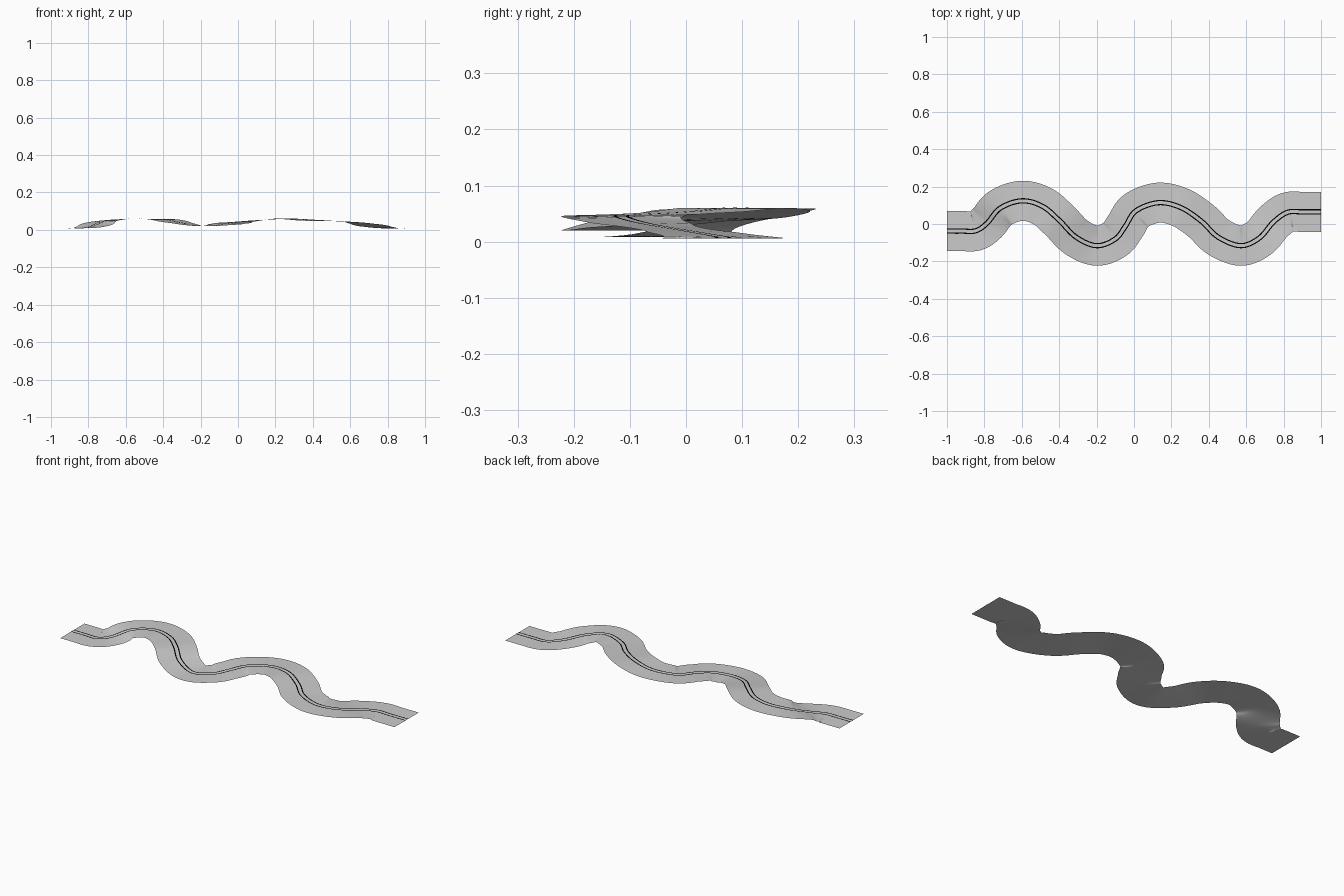
import bpy, bmesh
from mathutils import Vector

cube = bpy.data.objects.get("Cube")
if cube:
    bpy.data.objects.remove(cube, do_unlink=True)

HALF_WIDTH = 0.107
LINE_OFFSET, LINE_HALF = 0.011, 0.003
STEPS = 8

# Centreline of the road, with heights
PATH = [Vector(p) for p in (
    (-1, -.038, .009), (-.92, -.038, .009), (-.845, -.036, .009),
    (-.785, .005, .018), (-.715, .085, .045), (-.6, .124, .058),
    (-.49, .095, .058), (-.4, .02, .056), (-.31, -.07, .038),
    (-.2, -.116, .02), (-.1, -.08, .026), (-.045, -.01, .034),
    (.01, .07, .041), (.13, .114, .053), (.25, .088, .06),
    (.36, .015, .053), (.45, -.07, .048), (.57, -.116, .045),
    (.67, -.075, .032), (.745, .01, .017), (.82, .062, .008),
    (.9, .065, .006), (1, .065, .006))]


def material(name, value):
    mat = bpy.data.materials.new(name)
    mat.use_nodes = True
    colour = (value, value, value, 1)
    mat.diffuse_color = colour
    mat.node_tree.nodes["Principled BSDF"].inputs["Base Color"].default_value = colour
    return mat


def smooth_path(points):
    """Catmull-Rom samples through the points."""
    pts = [2 * points[0] - points[1]] + points + [2 * points[-1] - points[-2]]
    out = []
    for a, b, c, d in zip(pts, pts[1:], pts[2:], pts[3:]):
        for i in range(STEPS):
            t = i / STEPS
            out.append(0.5 * (2 * b + (c - a) * t + (2 * a - 5 * b + 4 * c - d) * t ** 2
                              + (3 * b - a - 3 * c + d) * t ** 3))
    return out + [points[-1]]


def strip(name, path, offsets, lift, mat):
    """Sweep a flat cross-section along the path."""
    bm = bmesh.new()
    rows = []
    for i, p in enumerate(path):
        along = path[min(i + 1, len(path) - 1)] - path[max(i - 1, 0)]
        side = Vector((-along.y, along.x, 0)).normalized()
        rows.append([bm.verts.new(p + side * o + Vector((0, 0, lift))) for o in offsets])
    for r, s in zip(rows, rows[1:]):
        for j in range(len(offsets) - 1):
            bm.faces.new((r[j], s[j], s[j + 1], r[j + 1]))
    for f in bm.faces:
        f.smooth = True
        if f.normal.z < 0 and lift:
            f.normal_flip()
    mesh = bpy.data.meshes.new(name)
    bm.to_mesh(mesh)
    bm.free()
    mesh.materials.append(mat)
    obj = bpy.data.objects.new(name, mesh)
    bpy.context.collection.objects.link(obj)
    return obj


path = smooth_path(PATH)
surface = material("light grey road", 0.6)
paint = material("black line", 0.0)

# Road sheet
strip("road_surface", path, [HALF_WIDTH * k / 3 for k in (-3, -2, -1, 0, 1, 2, 3)][::-1][::-1], 0, surface)

# Double centre line
for name, sign in (("left_centre_line", 1), ("right_centre_line", -1)):
    mid = sign * LINE_OFFSET
    strip(name, path, [mid - LINE_HALF, mid + LINE_HALF], 0.001, paint)
